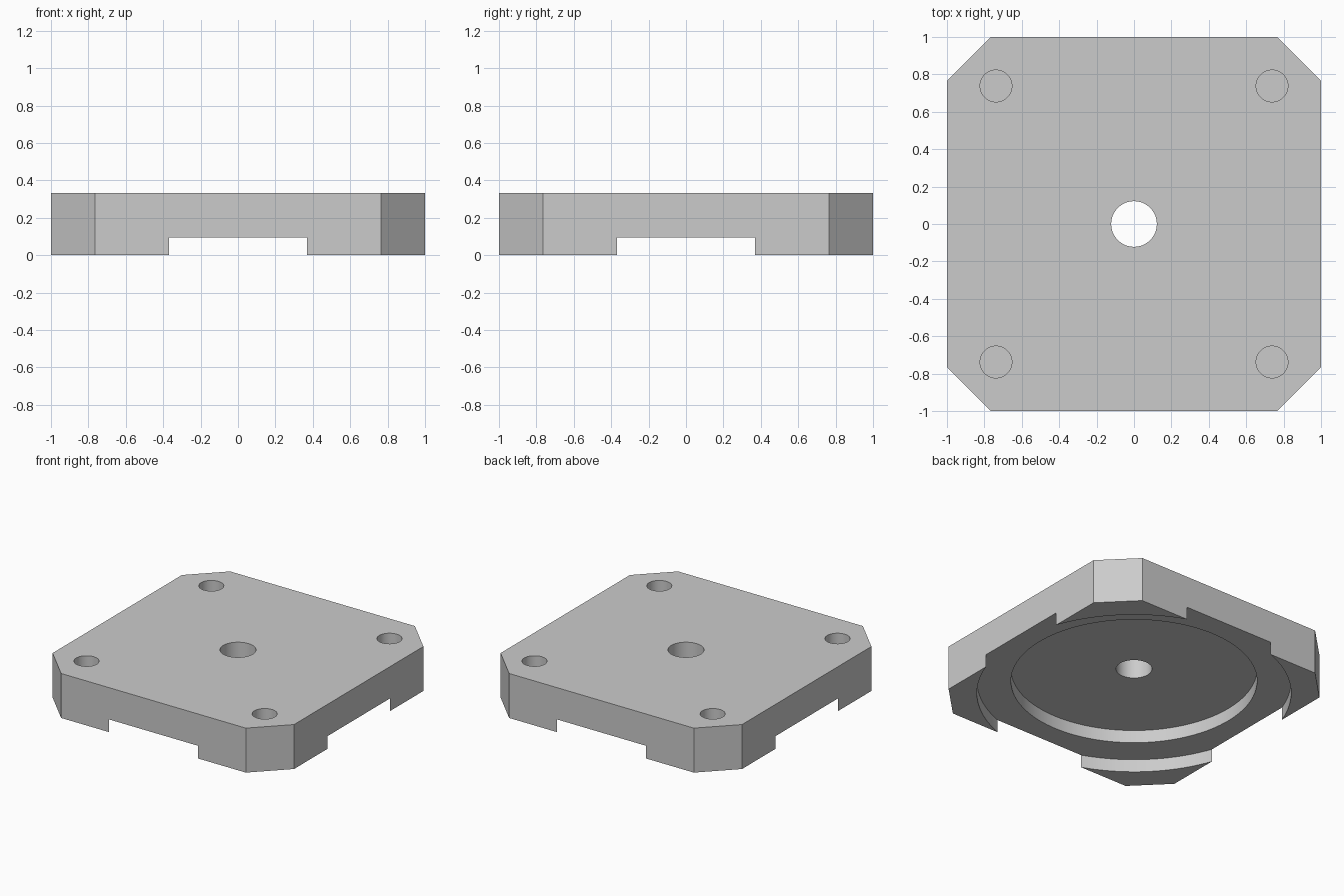
import bpy
import bmesh

cube = bpy.data.objects.get("Cube")
if cube:
    bpy.data.objects.remove(cube, do_unlink=True)

HEIGHT = 0.333    # plate thickness
FLAT = 0.765      # half length of the straight sides between corner cuts
HOLE = 0.738      # corner hole offset on both axes
STEP = 0.095      # depth of each underside recess

grey = bpy.data.materials.new("light_grey")
grey.use_nodes = True
grey.diffuse_color = (0.6, 0.6, 0.6, 1)
grey.node_tree.nodes["Principled BSDF"].inputs["Base Color"].default_value = (0.6, 0.6, 0.6, 1)

# Square plate with cut corners
bm = bmesh.new()
outline = [(1, -FLAT), (1, FLAT), (FLAT, 1), (-FLAT, 1),
           (-1, FLAT), (-1, -FLAT), (-FLAT, -1), (FLAT, -1)]
base = bm.faces.new([bm.verts.new((x, y, 0)) for x, y in outline])
top = bmesh.ops.extrude_face_region(bm, geom=[base])["geom"]
bmesh.ops.translate(bm, vec=(0, 0, HEIGHT),
                    verts=[v for v in top if isinstance(v, bmesh.types.BMVert)])
bmesh.ops.recalc_face_normals(bm, faces=bm.faces)
mesh = bpy.data.meshes.new("mounting_plate")
bm.to_mesh(mesh)
bm.free()
mesh.materials.append(grey)
plate = bpy.data.objects.new("mounting_plate", mesh)
bpy.context.collection.objects.link(plate)


def select_plate():
    bpy.ops.object.select_all(action="DESELECT")
    plate.select_set(True)
    bpy.context.view_layer.objects.active = plate


def cut_cylinder(name, radius, low, high, x=0, y=0, sides=64):
    """Cut a round pocket or hole from the plate."""
    bpy.ops.mesh.primitive_cylinder_add(vertices=sides, radius=radius, depth=high - low,
                                        location=(x, y, (low + high) / 2))
    cutter = bpy.context.object
    cutter.name = name
    cutter.hide_render = True
    cutter.data.materials.append(grey)
    select_plate()
    cut = plate.modifiers.new(name, "BOOLEAN")
    cut.operation = "DIFFERENCE"
    cut.solver = "EXACT"
    cut.object = cutter
    bpy.ops.object.modifier_apply(modifier=cut.name)
    bpy.data.objects.remove(cutter, do_unlink=True)


# Stepped underside: wide recess breaking through the sides, then a round pocket
cut_cylinder("wide_recess", 1.066, -0.2, STEP, sides=128)
cut_cylinder("inner_pocket", 0.835, -0.2, 2 * STEP, sides=128)

# Central through hole and blind corner holes
cut_cylinder("centre_hole", 0.122, -0.2, HEIGHT + 0.2)
for sx in (-1, 1):
    for sy in (-1, 1):
        cut_cylinder("corner_hole", 0.085, HEIGHT - 0.18, HEIGHT + 0.2, sx * HOLE, sy * HOLE)

select_plate()
bpy.ops.object.shade_smooth_by_angle(angle=0.5)
